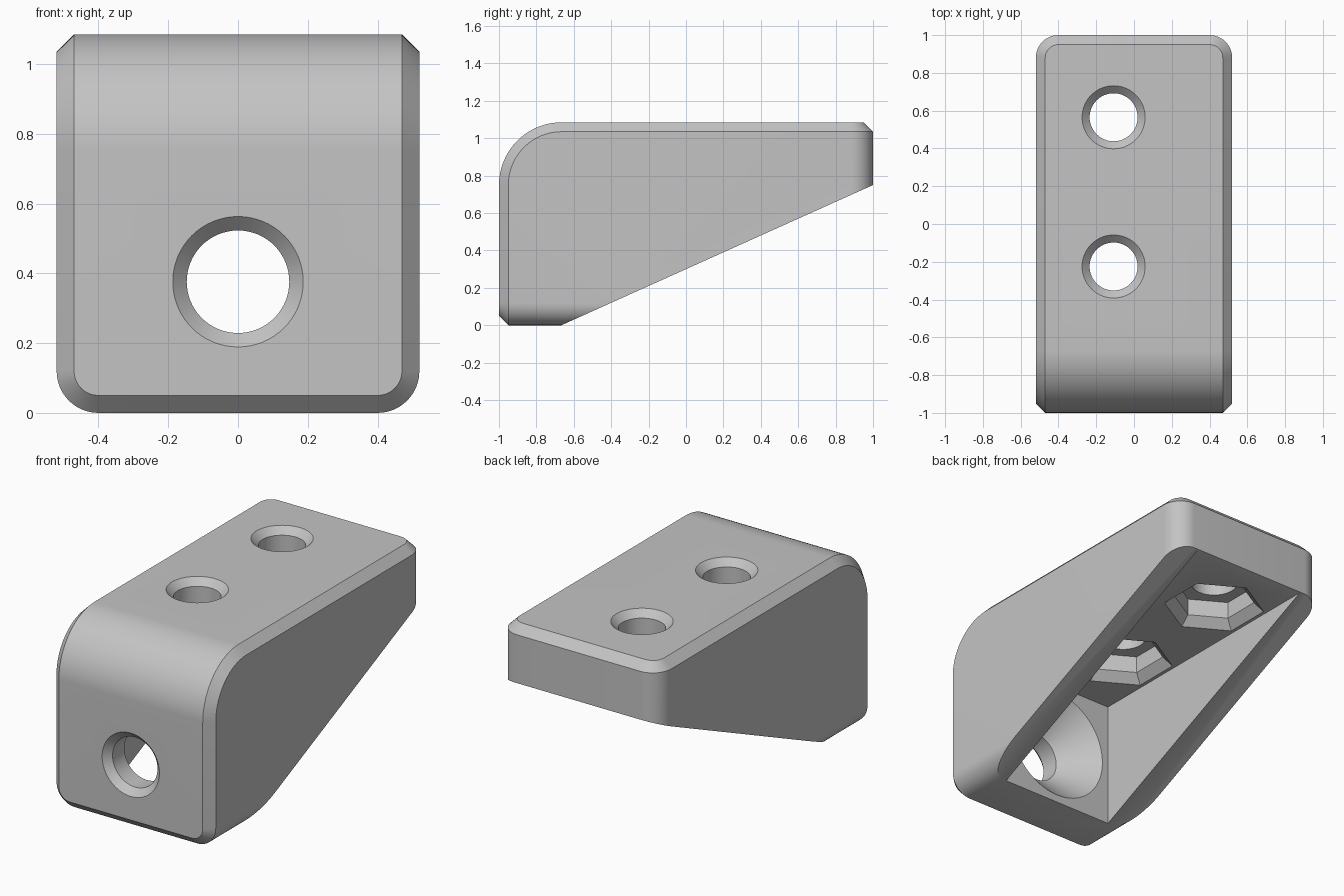
import bpy, bmesh, math
from mathutils import Matrix, Vector

old = bpy.data.objects.get("Cube")
if old:
    bpy.data.objects.remove(old)

HALF_W, TOP, WALL = 0.52, 1.085, 0.335
SLOPE_START, CEILING = -0.667, 0.748
CHAMFER, ROUND = 0.05, 0.12

grey = bpy.data.materials.new("plain grey")
grey.use_nodes = True
grey.diffuse_color = (0.55, 0.55, 0.55, 1)
grey.node_tree.nodes["Principled BSDF"].inputs["Base Color"].default_value = grey.diffuse_color


def to_object(name, bm):
    bmesh.ops.recalc_face_normals(bm, faces=bm.faces)
    mesh = bpy.data.meshes.new(name)
    bm.to_mesh(mesh)
    bm.free()
    mesh.materials.append(grey)
    obj = bpy.data.objects.new(name, mesh)
    bpy.context.collection.objects.link(obj)
    return obj


def side_prism(profile, half_width):
    """Extrude a (y, z) outline across x."""
    bm = bmesh.new()
    face = bm.faces.new([bm.verts.new((-half_width, y, z)) for y, z in profile])
    new = bmesh.ops.extrude_face_region(bm, geom=[face])["geom"]
    bmesh.ops.translate(bm, vec=(2 * half_width, 0, 0),
                        verts=[v for v in new if isinstance(v, bmesh.types.BMVert)])
    bmesh.ops.recalc_face_normals(bm, faces=bm.faces)
    return bm


def turned(name, rings, sides, matrix):
    """Solid of stacked (radius, height) rings about local z."""
    bm = bmesh.new()
    loops = []
    for r, h in rings:
        angles = [math.pi / 2 + math.tau * i / sides for i in range(sides)]
        loops.append([bm.verts.new((r * math.cos(a), r * math.sin(a), h)) for a in angles])
    for low, high in zip(loops, loops[1:]):
        for i in range(sides):
            j = (i + 1) % sides
            bm.faces.new((low[i], low[j], high[j], high[i]))
    bm.faces.new(loops[0])
    bm.faces.new(loops[-1])
    bm.transform(matrix)
    return to_object(name, bm)


def cut(target, cutter):
    cutter.hide_render = True
    mod = target.modifiers.new("cut", 'BOOLEAN')
    mod.operation, mod.solver, mod.object = 'DIFFERENCE', 'EXACT', cutter
    bpy.ops.object.select_all(action='DESELECT')
    bpy.context.view_layer.objects.active = target
    target.select_set(True)
    bpy.ops.object.modifier_apply(modifier=mod.name)
    bpy.data.objects.remove(cutter)


# Body block with a rounded front top
STEPS = 24
arc = [(-1 + WALL * (1 - math.cos(t)), TOP - WALL * (1 - math.sin(t)))
       for t in (math.pi / 2 * i / STEPS for i in range(STEPS + 1))]
bm = side_prism([(-1, 0)] + arc + [(1, TOP), (1, 0.4), (0.2, 0)], HALF_W)

# Rounded lower edges and rear upright corners
edges = []
for e in bm.edges:
    a, b = (v.co for v in e.verts)
    d = (b - a).normalized()
    low = abs(d.y) > 0.99 and max(a.z, b.z) < 0.01
    rear = abs(d.z) > 0.99 and min(a.y, b.y) > 0.99
    if low or rear:
        edges.append(e)
bmesh.ops.bevel(bm, geom=edges, offset=ROUND, segments=12, profile=0.5, affect='EDGES')
bm.normal_update()


# Chamfer around the front and top skin
def is_skin(face):
    n = face.normal
    return abs(n.x) < 0.01 and n.y < 0.01 and n.z > -0.01


rim = [e for e in bm.edges if len(e.link_faces) == 2
       and is_skin(e.link_faces[0]) != is_skin(e.link_faces[1])]
bmesh.ops.bevel(bm, geom=rim, offset=CHAMFER, segments=1, affect='EDGES')
body = to_object("bracket_body", bm)

# Sloping underside
slope = side_prism([(SLOPE_START, 0), (1, 0.75), (1.667, 1.05), (1.667, -0.5),
                    (SLOPE_START - 1.111, -0.5)], 1)
cut(body, to_object("slope_cutter", slope))

# Hollow between the side walls
hollow = side_prism([(SLOPE_START, -0.3), (SLOPE_START, CEILING),
                     (1.3, CEILING), (1.3, -0.3)], 0.37)
cut(body, to_object("hollow_cutter", hollow))

# Front bolt hole with an inner countersink
facing_back = Matrix.Translation((0, 0, 0.376)) @ Matrix.Rotation(-math.pi / 2, 4, 'X')
cut(body, turned("front_hole_cutter",
                 [(0.207, -1.02), (0.147, -0.96), (0.147, -0.85), (0.35, -0.647)],
                 64, facing_back))

# Top holes, each with a hexagonal nut pocket below
for y in (0.565, -0.225):
    place = Matrix.Translation((-0.108, y, 0))
    cut(body, turned("nut_pocket_cutter",
                     [(0.28, 0.72), (0.28, CEILING), (0.225, 0.8), (0.225, 0.9)], 6, place))
    cut(body, turned("top_hole_cutter",
                     [(0.127, 0.85), (0.127, TOP - 0.04), (0.187, TOP + 0.02)], 64, place))

bpy.ops.object.shade_smooth_by_angle(angle=math.radians(30))
